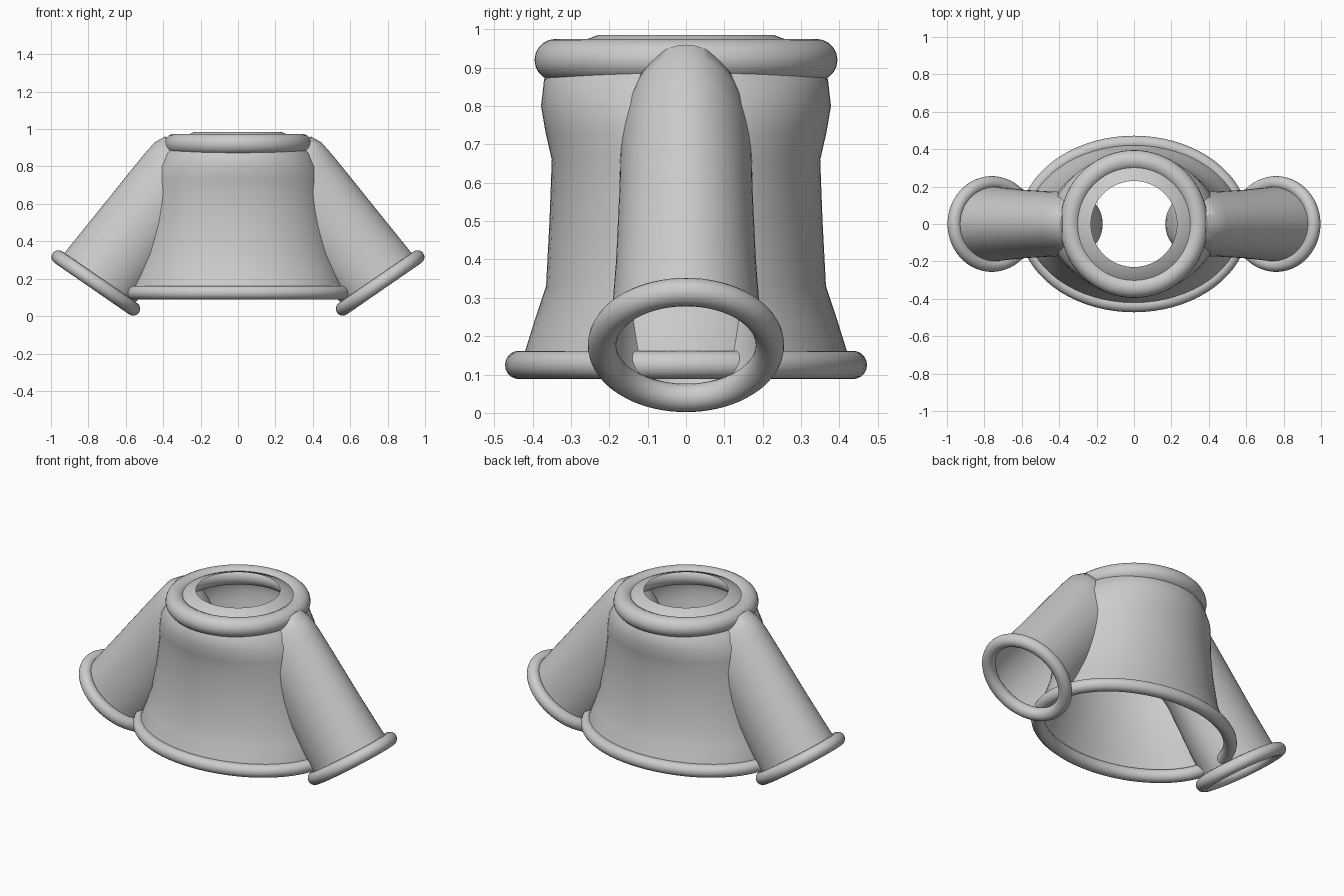
import bpy, bmesh, math
from mathutils import Vector

cube = bpy.data.objects.get("Cube")
if cube:
    bpy.data.objects.remove(cube, do_unlink=True)

cloth = bpy.data.materials.new("light grey cloth")
cloth.use_nodes = True
GREY = (0.6, 0.6, 0.6, 1)
cloth.diffuse_color = GREY
cloth.node_tree.nodes["Principled BSDF"].inputs["Base Color"].default_value = GREY


def ellipse(c, u, v, count=64):
    """Points around an ellipse with centre c and half axes u and v."""
    steps = [2 * math.pi * i / count for i in range(count)]
    return [c + u * math.cos(t) + v * math.sin(t) for t in steps]


def skin(name, loops, closed=False, cap=False):
    """Bridge a series of equal loops into one smooth surface."""
    bm = bmesh.new()
    rows = [[bm.verts.new(p) for p in loop] for loop in loops]
    pairs = list(zip(rows, rows[1:]))
    if closed:
        pairs.append((rows[-1], rows[0]))
    for a, b in pairs:
        for i in range(len(a)):
            j = (i + 1) % len(a)
            bm.faces.new((a[i], a[j], b[j], b[i]))
    if cap:
        bm.faces.new(rows[-1])
    bmesh.ops.recalc_face_normals(bm, faces=bm.faces)
    mesh = bpy.data.meshes.new(name)
    bm.to_mesh(mesh)
    bm.free()
    mesh.materials.append(cloth)
    obj = bpy.data.objects.new(name, mesh)
    bpy.context.collection.objects.link(obj)
    bpy.ops.object.select_all(action="DESELECT")
    obj.select_set(True)
    bpy.context.view_layer.objects.active = obj
    bpy.ops.object.shade_smooth_by_angle(angle=math.radians(50))
    return obj


def roll(name, c, u, v, radius, count=72, sides=20):
    """Rounded trim that follows an ellipse."""
    normal = u.cross(v).normalized()
    loops = []
    for i in range(count):
        t = 2 * math.pi * i / count
        p = c + u * math.cos(t) + v * math.sin(t)
        out = (v * math.cos(t) - u * math.sin(t)).cross(normal).normalized()
        loops.append(ellipse(p, out * radius, normal * radius, sides))
    return skin(name, loops, closed=True)


X, Y = Vector((1, 0, 0)), Vector((0, 1, 0))

# Body: height, half width, half depth, from hem to neck opening
body = [(.125, .578, .435), (.16, .575, .42), (.24, .545, .395),
        (.33, .515, .365), (.5, .48, .356), (.66, .46, .35),
        (.73, .455, .366), (.8, .44, .378), (.87, .4, .37),
        (.955, .31, .31), (.985, .23, .23)]
skin("body", [ellipse(Vector((0, 0, z)), X * a, Y * b) for z, a, b in body])

# Trims of the body
roll("hem", Vector((0, 0, .125)), X * .578, Y * .435, .037)
roll("collar", Vector((0, 0, .92)), X * .34, Y * .34, .055)

# Sleeves: upper edge x, z, lower edge x, z, half depth; closed in the body
sleeve = [(.95, .31, .57, .045, .2), (.77, .533, .42, .235, .183),
          (.6, .745, .3, .4, .174), (.5, .868, .23, .46, .172),
          (.445, .93, .2, .49, .168), (.39, .96, .185, .52, .158),
          (.33, .93, .168, .58, .125), (.27, .85, .175, .65, .07)]
for side, sign in (("left", 1), ("right", -1)):
    loops = []
    for tx, tz, bx, bz, depth in sleeve:
        top, low = Vector((sign * tx, 0, tz)), Vector((sign * bx, 0, bz))
        loops.append(ellipse((top + low) / 2, (top - low) / 2, Y * depth))
    skin(side + "_sleeve", loops, cap=True)
    roll(side + "_cuff", Vector((sign * .76, 0, .177)),
         Vector((sign * .2, 0, .138)), Y * .219, .037)
